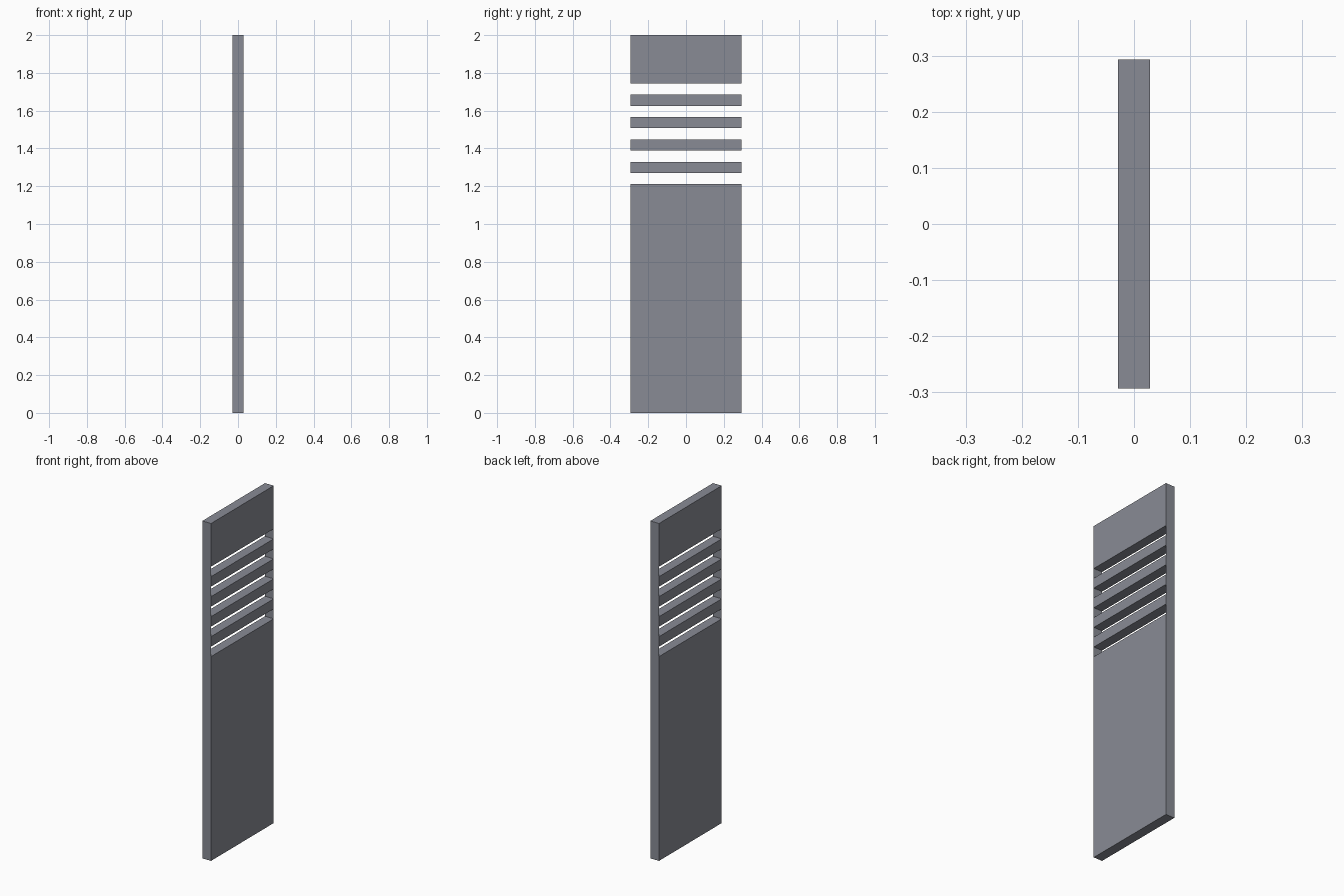
import bpy, bmesh

if "Cube" in bpy.data.objects:
    bpy.data.objects.remove(bpy.data.objects["Cube"])

HX, HY = 0.0285, 0.2935              # half thickness, half width
SLOT_LOW, SLOT_HIGH, BANDS = 1.211, 1.744, 9

# Heights of every band edge: solid base, alternating slots and slats, solid top
step = (SLOT_HIGH - SLOT_LOW) / BANDS
levels = [0.0] + [SLOT_LOW + i * step for i in range(BANDS + 1)] + [2.0]

bm = bmesh.new()
# One ring of four corners per level, counter-clockwise from above
rings = [[bm.verts.new((x, y, z)) for x, y in
          ((-HX, -HY), (HX, -HY), (HX, HY), (-HX, HY))] for z in levels]

for i, (lo, hi) in enumerate(zip(rings, rings[1:])):
    solid = i % 2 == 0
    for k in range(4):
        # Thin end sheets (k even) run full height; broad faces skip the slots
        if solid or k % 2 == 0:
            n = (k + 1) % 4
            bm.faces.new((lo[k], lo[n], hi[n], hi[k]))
    if solid:
        # Underside and top of each solid band
        bm.faces.new(lo[::-1])
        bm.faces.new(hi)

mesh = bpy.data.meshes.new("slatted_panel")
bm.to_mesh(mesh)
bm.free()
panel = bpy.data.objects.new("slatted_panel", mesh)
bpy.context.collection.objects.link(panel)

# Dark slate paint
paint = bpy.data.materials.new("dark_slate")
paint.diffuse_color = (0.25, 0.26, 0.30, 1.0)
paint.use_nodes = True
paint.node_tree.nodes["Principled BSDF"].inputs["Base Color"].default_value = paint.diffuse_color
mesh.materials.append(paint)
